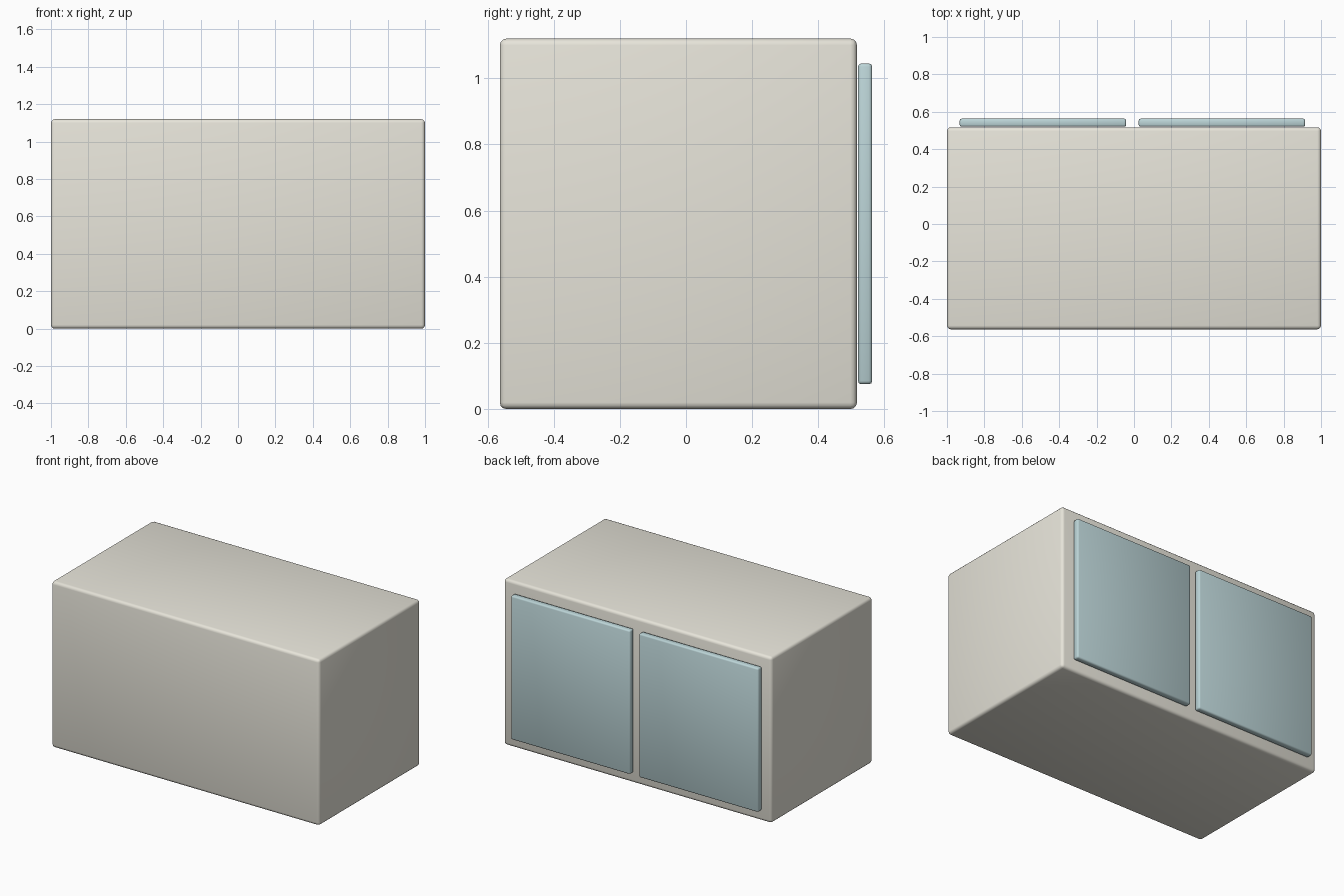
import bpy

if "Cube" in bpy.data.objects:
    bpy.data.objects.remove(bpy.data.objects["Cube"])


def material(name, color):
    m = bpy.data.materials.new(name)
    m.diffuse_color = (*color, 1)
    m.use_nodes = True
    m.node_tree.nodes["Principled BSDF"].inputs["Base Color"].default_value = m.diffuse_color
    return m


def rounded_box(name, lo, hi, bevel, segments, mat):
    center = [(a + b) / 2 for a, b in zip(lo, hi)]
    bpy.ops.mesh.primitive_cube_add(size=1, location=center)
    ob = bpy.context.object
    ob.name = name
    ob.scale = [b - a for a, b in zip(lo, hi)]
    bpy.ops.object.transform_apply(location=False, rotation=False, scale=True)
    mod = ob.modifiers.new("rounded_edges", 'BEVEL')
    mod.width = bevel
    mod.segments = segments
    bpy.ops.object.shade_smooth()
    ob.data.materials.append(mat)
    return ob


cream = material("cream", (0.80, 0.78, 0.70))
pale_blue = material("pale_blue", (0.50, 0.66, 0.68))

# Cabinet body
rounded_box("cabinet_body", (-1, -0.563, 0), (1, 0.517, 1.12), 0.02, 3, cream)

# Pair of door panels on the back face
for side, x0 in (("left", -0.932), ("right", 0.025)):
    rounded_box(side + "_door", (x0, 0.52, 0.075), (x0 + 0.89, 0.563, 1.045),
                0.01, 2, pale_blue)
